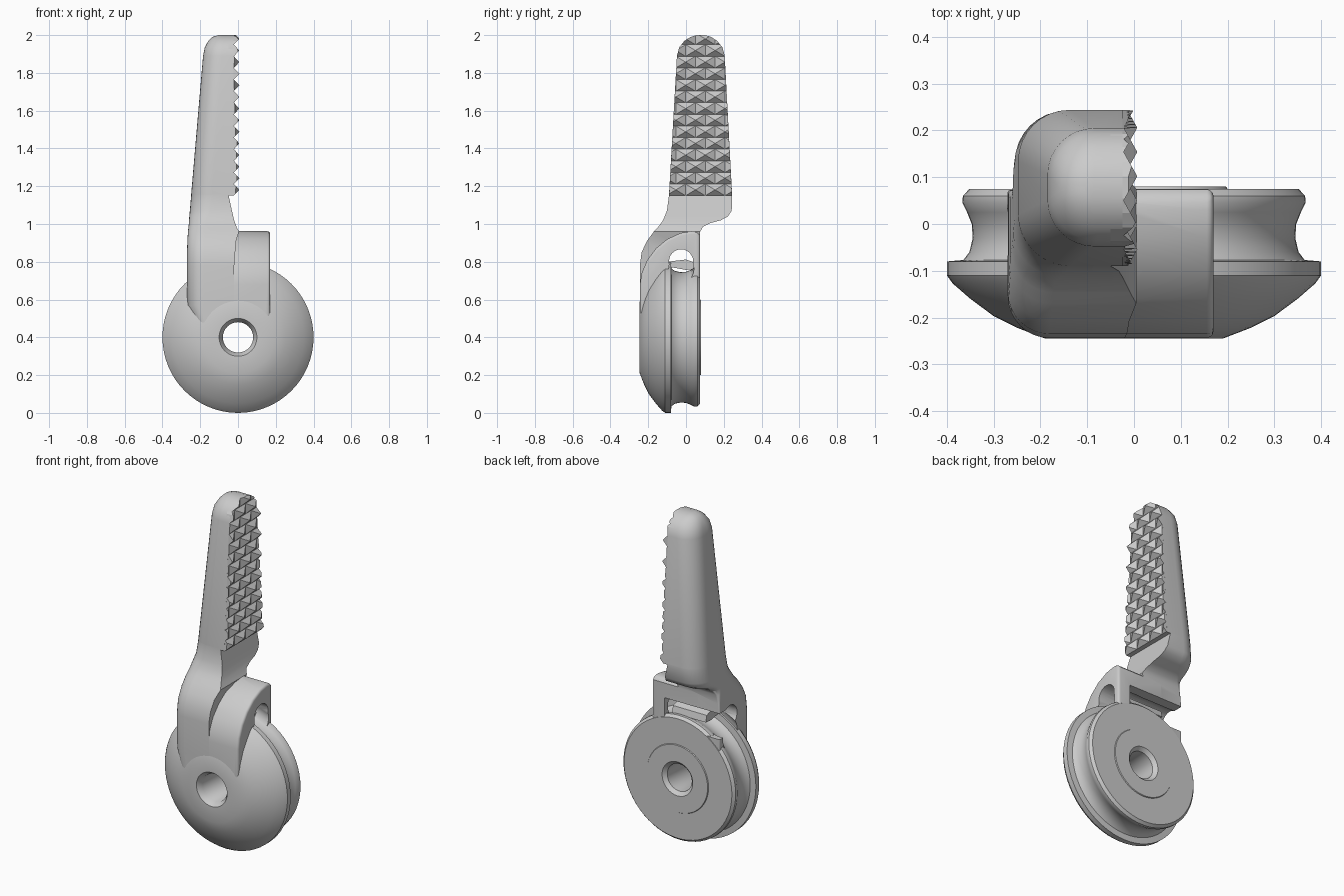
import bpy, bmesh, math
from math import cos, sin, pi, radians
from mathutils import Vector

if "Cube" in bpy.data.objects:
    bpy.data.objects.remove(bpy.data.objects["Cube"])


def make(name, bm):
    bmesh.ops.recalc_face_normals(bm, faces=bm.faces)
    me = bpy.data.meshes.new(name)
    bm.to_mesh(me)
    bm.free()
    ob = bpy.data.objects.new(name, me)
    bpy.context.collection.objects.link(ob)
    return ob


def skin(name, rings, closed=False):
    """Bridge rings of points; cap the ends, or join last to first."""
    bm = bmesh.new()
    vs = [[bm.verts.new(p) for p in r] for r in rings]
    n = len(vs[0])
    pairs = list(zip(vs, vs[1:])) + ([(vs[-1], vs[0])] if closed else [])
    for a, b in pairs:
        for i in range(n):
            j = (i + 1) % n
            bm.faces.new((a[i], a[j], b[j], b[i]))
    if not closed:
        bm.faces.new(vs[0])
        bm.faces.new(vs[-1])
    return make(name, bm)


def lathe(name, profile, n=64):
    """Spin a closed (radius, y) profile about the axle at z = 0.4."""
    return skin(name, [[(r * cos(2 * pi * k / n), y, 0.4 + r * sin(2 * pi * k / n))
                        for r, y in profile] for k in range(n)], True)


def prism_x(name, outline, x0, x1):
    return skin(name, [[(x, y, z) for y, z in outline] for x in (x0, x1)])


def select(ob):
    bpy.ops.object.select_all(action='DESELECT')
    ob.select_set(True)
    bpy.context.view_layer.objects.active = ob


def apply(ob, kind, **props):
    m = ob.modifiers.new(kind, kind)
    for k, v in props.items():
        setattr(m, k, v)
    select(ob)
    bpy.ops.object.modifier_apply(modifier=m.name)


def boolean(ob, other, op):
    apply(ob, 'BOOLEAN', object=other, operation=op, solver='EXACT')
    bpy.data.objects.remove(other)


def smooth(ob, angle):
    select(ob)
    bpy.ops.object.shade_smooth_by_angle(angle=radians(angle))


# Wheel: domed front, rope groove, raised ring on the back, chamfered axle hole
wheel = lathe("wheel", [
    (0.08, -0.215), (0.10, -0.245), (0.19, -0.245), (0.25, -0.222), (0.30, -0.197),
    (0.35, -0.16), (0.388, -0.127), (0.40, -0.11), (0.40, -0.08), (0.365, -0.077),
    (0.352, -0.06), (0.345, -0.03), (0.347, 0.0), (0.357, 0.025), (0.367, 0.045),
    (0.366, 0.06), (0.352, 0.075), (0.20, 0.075), (0.197, 0.08), (0.10, 0.08), (0.08, 0.06)])
smooth(wheel, 35)


# Lever: lofted from the hub up through the neck to the tapered handle
def section(z, xl, xr, y0, y1, rf, rb, n=8):
    pts = [(xr, y0, z), (xr, y1, z)]
    for r, cy, a0 in ((rb, y1 - rb, 90), (rf, y0 + rf, 180)):
        for k in range(n + 1):
            a = radians(a0 + 90 * k / n)
            pts.append((xl + r + r * cos(a), cy + r * sin(a), z))
    return pts


stations = [  # z, left x, right x, front y, back y, front radius, back radius
    (0.42, -0.19, -0.03, -0.244, 0.073, 0.03, 0.005),
    (0.57, -0.27, -0.02, -0.244, 0.073, 0.09, 0.005),
    (0.78, -0.27, -0.02, -0.244, 0.073, 0.09, 0.005),
    (0.85, -0.27, -0.015, -0.235, 0.073, 0.09, 0.005),
    (0.91, -0.268, -0.01, -0.207, 0.073, 0.09, 0.01),
    (0.96, -0.265, 0.005, -0.17, 0.075, 0.09, 0.02),
    (0.985, -0.262, -0.008, -0.147, 0.09, 0.09, 0.04),
    (1.005, -0.26, -0.015, -0.132, 0.13, 0.09, 0.07),
    (1.02, -0.259, -0.02, -0.122, 0.185, 0.09, 0.10),
    (1.04, -0.258, -0.025, -0.113, 0.222, 0.10, 0.11),
    (1.07, -0.255, -0.032, -0.101, 0.242, 0.11, 0.11),
    (1.152, -0.248, -0.05, -0.09, 0.244, 0.11, 0.11),
    (1.156, -0.248, -0.025, -0.09, 0.244, 0.11, 0.11),
    (1.89, -0.185, -0.025, -0.048, 0.205, 0.10, 0.10),
    (1.935, -0.176, -0.025, -0.036, 0.193, 0.095, 0.095),
    (1.97, -0.157, -0.025, -0.008, 0.165, 0.08, 0.08),
    (1.99, -0.135, -0.025, 0.024, 0.133, 0.05, 0.05),
    (2.0, -0.105, -0.025, 0.055, 0.102, 0.02, 0.02)]
lever = skin("lever", [section(*s) for s in stations])

# Rope guard: arched block over the top of the wheel, fused to the lever
guard = prism_x("guard", [
    (0.074, 0.40), (0.074, 0.94), (0.06, 0.958), (0.03, 0.962), (-0.03, 0.952),
    (-0.10, 0.92), (-0.16, 0.87), (-0.205, 0.81), (-0.235, 0.74), (-0.2435, 0.68),
    (-0.2435, 0.40)], -0.14, 0.17)
apply(guard, 'BEVEL', width=0.014, segments=3, limit_method='ANGLE', angle_limit=radians(40))
boolean(lever, guard, 'UNION')

# Cut the rope channel, straight tunnel, rear window and axle clearance
ring = [(0.40 + 0.067 * cos(2 * pi * k / 24), -0.025 + 0.067 * sin(2 * pi * k / 24))
        for k in range(24)]
tunnel = [(-0.026 + 0.064 * cos(2 * pi * k / 24), 0.802 + 0.064 * sin(2 * pi * k / 24))
          for k in range(24)]
window = [(-0.02, 0.70), (0.15, 0.70), (0.15, 0.853), (-0.02, 0.853)]
boolean(lever, lathe("channel_cutter", ring), 'DIFFERENCE')
boolean(lever, prism_x("tunnel_cutter", tunnel, -0.5, 0.5), 'DIFFERENCE')
boolean(lever, prism_x("window_cutter", window, -0.5, 0.09), 'DIFFERENCE')
axle = [[(0.14 * cos(2 * pi * k / 32), y, 0.4 + 0.14 * sin(2 * pi * k / 32))
         for k in range(32)] for y in (-0.4, 0.4)]
boolean(lever, skin("axle_cutter", axle), 'DIFFERENCE')
smooth(lever, 35)

# Latch: wedge inside the rear window
prism_x("latch", [(-0.10, 0.775), (-0.10, 0.80), (0.0, 0.812), (0.035, 0.80),
                  (0.045, 0.762), (0.0, 0.757)], -0.16, 0.06)

# Grip: staggered pyramids trimmed to the handle outline
bm = bmesh.new()
w, h = 0.052, 0.0615
for row in range(15):
    z = 1.15 + row * h
    for col in range(-3, 5):
        y = 0.05 + 2 * w * col + (w if row % 2 else 0)
        base = [(-w, 0), (0, 0), (w, 0), (w, h), (0, h), (-w, h)]
        vs = [bm.verts.new((-0.022, y + dy, z + dz)) for dy, dz in base]
        tip = bm.verts.new((0.007, y, z + h / 2))
        for i in range(6):
            bm.faces.new((vs[i], vs[(i + 1) % 6], tip))
bmesh.ops.remove_doubles(bm, verts=bm.verts, dist=0.0005)
outline = [(-0.09, 1.15), (0.244, 1.15), (0.205, 1.89), (0.193, 1.935), (0.165, 1.97),
           (0.133, 1.99), (0.102, 2.0), (0.055, 2.0), (0.024, 1.99), (-0.008, 1.97),
           (-0.036, 1.935), (-0.048, 1.89)]
for (y0, z0), (y1, z1) in zip(outline, outline[1:] + outline[:1]):
    bmesh.ops.bisect_plane(bm, geom=bm.verts[:] + bm.edges[:] + bm.faces[:], dist=1e-5,
                           plane_co=Vector((0, y0, z0)),
                           plane_no=Vector((0, z1 - z0, y0 - y1)), clear_outer=True)
skirt = bmesh.ops.extrude_edge_only(bm, edges=[e for e in bm.edges if e.is_boundary])
for v in skirt["geom"]:
    if isinstance(v, bmesh.types.BMVert):
        v.co.x = -0.05
bmesh.ops.holes_fill(bm, edges=[e for e in bm.edges if e.is_boundary], sides=0)
make("grip_teeth", bm)
